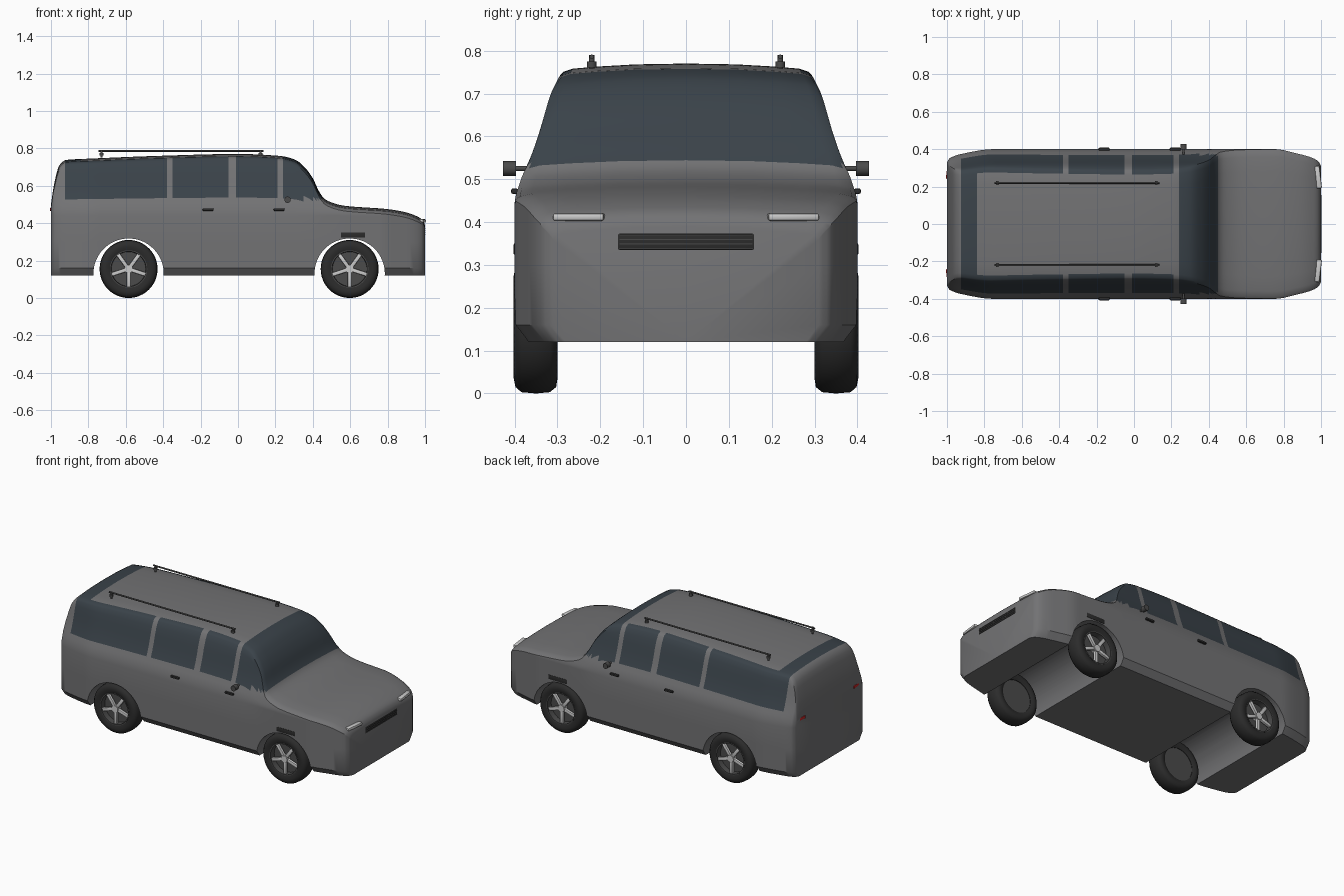
import bpy, bmesh, math
from mathutils import Matrix

if "Cube" in bpy.data.objects:
    bpy.data.objects.remove(bpy.data.objects["Cube"])


def material(name, *rgb):
    m = bpy.data.materials.new(name)
    m.diffuse_color = (*rgb, 1)
    m.use_nodes = True
    m.node_tree.nodes["Principled BSDF"].inputs["Base Color"].default_value = m.diffuse_color
    return m


PAINT = material("grey_paint", .17, .17, .175)
GLASS = material("tinted_glass", .042, .055, .067)
RUBBER = material("dark_rubber", .025, .025, .025)
TRIM = material("dark_trim", .07, .07, .07)
SILVER = material("silver", .55, .55, .57)
LAMP = material("lamp_white", .85, .85, .88)
RED = material("lamp_red", .55, .02, .02)


def finish(name, bm, mats, angle=35):
    bmesh.ops.recalc_face_normals(bm, faces=bm.faces)
    me = bpy.data.meshes.new(name)
    bm.to_mesh(me)
    bm.free()
    ob = bpy.data.objects.new(name, me)
    bpy.context.collection.objects.link(ob)
    for m in mats:
        me.materials.append(m)
    smooth(ob, angle)
    return ob


def smooth(ob, angle=35):
    bpy.ops.object.select_all(action='DESELECT')
    ob.select_set(True)
    bpy.context.view_layer.objects.active = ob
    bpy.ops.object.shade_smooth_by_angle(angle=math.radians(angle))


def box(name, loc, size, mat, turn=0, bevel=.004):
    bm = bmesh.new()
    m = Matrix.Translation(loc) @ Matrix.Rotation(turn, 4, 'Z') @ Matrix.Diagonal((*size, 1))
    bmesh.ops.create_cube(bm, size=1, matrix=m)
    bmesh.ops.bevel(bm, geom=bm.edges[:], offset=bevel, segments=2, profile=.5, affect='EDGES')
    return finish(name, bm, [mat])


def rod(name, loc, r, length, axis, mat, n=16):
    bm = bmesh.new()
    rot = {'X': Matrix.Rotation(math.pi / 2, 4, 'Y'), 'Y': Matrix.Rotation(math.pi / 2, 4, 'X'),
           'Z': Matrix.Identity(4)}[axis]
    bmesh.ops.create_cone(bm, cap_ends=True, segments=n, radius1=r, radius2=r, depth=length,
                          matrix=Matrix.Translation(loc) @ rot)
    return finish(name, bm, [mat])


def lathe(name, profile, x, z, mat, n=48):
    """Closed (radius, y) profile turned about the wheel axis."""
    bm = bmesh.new()
    rings = [[bm.verts.new((x + r * math.cos(a), y, z + r * math.sin(a))) for r, y in profile]
             for a in (2 * math.pi * i / n for i in range(n))]
    k = len(profile)
    for i in range(n):
        a, b = rings[i], rings[(i + 1) % n]
        for j in range(k):
            bm.faces.new((a[j], a[(j + 1) % k], b[(j + 1) % k], b[j]))
    return finish(name, bm, [mat], 50)


def curve(knots):
    """Monotone cubic through the knots."""
    s = [(b[1] - a[1]) / (b[0] - a[0]) for a, b in zip(knots, knots[1:])]
    t = [s[0]] + [2 * p * q / (p + q) if p * q > 0 else 0 for p, q in zip(s, s[1:])] + [s[-1]]

    def f(x):
        i = 0
        while i < len(knots) - 2 and x > knots[i + 1][0]:
            i += 1
        (x0, y0), (x1, y1) = knots[i], knots[i + 1]
        h = x1 - x0
        u = min(max((x - x0) / h, 0), 1)
        return (y0 * (1 + 2 * u) * (1 - u) ** 2 + h * t[i] * u * (1 - u) ** 2
                + y1 * u * u * (3 - 2 * u) + h * t[i + 1] * u * u * (u - 1))
    return f


# Body: centre-line height, plan half width and side lean
top = curve([(-1, .5), (-.985, .6), (-.955, .71), (-.92, .738), (-.77, .746), (-.42, .76), (0, .77),
             (.22, .76), (.305, .74), (.36, .695), (.4, .64), (.435, .567), (.47, .524), (.57, .493),
             (.79, .476), (.89, .46), (.97, .43), (.99, .412), (1, .39)])
plan = curve([(-1, .33), (-.985, .352), (-.92, .375), (-.75, .4), (.75, .4), (.88, .375),
              (.95, .355), (.985, .335), (1, .31)])
lean = curve([(.3, .4), (.44, .4), (.5, .385), (.54, .367), (.6, .345), (.7, .315), (.745, .293), (.78, .28)])


def section(x):
    zt, w = top(x), plan(x)
    ze = zt - .028
    zb = min(.44, ze - .03)
    pts = [(0, .12), (w - .03, .12), (w, .16), (w, .3)]
    for f in (0, .12, .22, .32, .45, .6, .75, .9, 1):
        z = zb + f * (ze - zb)
        pts.append((w * lean(z) / .4, z))
    ye = pts[-1][0]
    pts += [(.97 * ye, zt - .019), (.9 * ye, zt - .012), (.7 * ye, zt - .007), (.4 * ye, zt - .002), (0, zt)]
    return pts


def is_glass(c):
    if .24 < c.x < .45:
        return c.z > .53                                   # windscreen
    if -.925 < c.x < -.84 and c.z > .54:
        return True                                        # rear roof glass
    panes = ((-.91, -.38), (-.35, -.05), (-.01, .21))
    return c.z > .53 and abs(c.y) > .25 and any(a < c.x < b for a, b in panes)


xs = {round(-1 + .02 * i, 3) for i in range(101)}
xs |= {-.995, -.99, -.985, -.97, -.95, -.925, -.91, -.35, -.05, -.01, .21, .35, .37, .39, .41, .43, .45,
       .97, .985, .99, .995}
bm = bmesh.new()
rings = []
for x in sorted(xs):
    p = section(x)
    rings.append([bm.verts.new((x, y, z)) for y, z in p + [(-y, z) for y, z in p[-2:0:-1]]])
n = len(rings[0])
for a, b in zip(rings, rings[1:]):
    for j in range(n):
        f = bm.faces.new((a[j], a[(j + 1) % n], b[(j + 1) % n], b[j]))
        f.material_index = int(is_glass(f.calc_center_median()))
bm.faces.new(rings[0])
bm.faces.new(rings[-1])
body = finish("car_body", bm, [PAINT, GLASS])

# Wheel arches cut through the body
WHEELS = (-.585, .597)
for x in WHEELS:
    cutter = rod("arch_cutter", (x, 0, .13), .188, 1.2, 'Y', PAINT, 64)
    cutter.hide_render = True
    mod = body.modifiers.new("arch", 'BOOLEAN')
    mod.operation, mod.solver, mod.object = 'DIFFERENCE', 'EXACT', cutter
    bpy.context.view_layer.objects.active = body
    bpy.ops.object.modifier_apply(modifier=mod.name)
    bpy.data.objects.remove(cutter)
smooth(body)

# Wheels
for x in WHEELS:
    for s in (1, -1):
        z = .155
        lathe("tyre", [(r, s * y) for r, y in ((.1, .31), (.12, .3), (.14, .303), (.152, .318), (.155, .35),
              (.152, .384), (.14, .398), (.12, .402), (.1, .395))], x, z, RUBBER)
        rod("wheel_back", (x, s * .335, z), .101, .045, 'Y', TRIM, 48)
        lathe("rim_lip", [(r, s * y) for r, y in ((.1, .36), (.1, .396), (.094, .396), (.092, .36))],
              x, z, TRIM)
        rod("hub", (x, s * .378, z), .022, .034, 'Y', SILVER, 24)
        bm = bmesh.new()
        for i in range(5):
            m = (Matrix.Translation((x, s * .38, z)) @ Matrix.Rotation(math.radians(90 + 72 * i), 4, 'Y')
                 @ Matrix.Translation((.053, 0, 0)) @ Matrix.Diagonal((.088, .018, .021, 1)))
            bmesh.ops.create_cube(bm, size=1, matrix=m)
        bmesh.ops.bevel(bm, geom=bm.edges[:], offset=.004, segments=2, profile=.5, affect='EDGES')
        finish("spokes", bm, [SILVER])

# Parts on both sides
for s in (1, -1):
    rod("roof_rail", (-.305, s * .22, .786), .005, .88, 'X', TRIM)
    for x in (-.73, .12):
        rod("rail_post", (x, s * .22, .77), .006, .04, 'Z', TRIM)
        rod("rail_foot", (x, s * .22, .768), .011, .014, 'Z', TRIM)
    rod("mirror_arm", (.265, s * .385, .525), .006, .07, 'Y', TRIM)
    rod("mirror_shell", (.265, s * .412, .525), .017, .03, 'Y', TRIM, 24)
    for x in (-.16, .22):
        box("door_handle", (x, s * .4, .472), (.058, .016, .013), RUBBER)
    box("fender_vent", (.615, s * .397, .337), (.13, .01, .028), RUBBER, 0, .003)
    box("headlight", (.983, s * .25, .412), (.03, .12, .018), LAMP, s * .12, .006)
    box("tail_light", (-.988, s * .285, .474), (.026, .09, .018), RED, -s * .12)

# Front grille with slats
box("grille", (.993, 0, .354), (.016, .32, .042), RUBBER)
for i in range(4):
    box("grille_slat", (.997, 0, .338 + .0107 * i), (.012, .31, .003), TRIM, 0, .001)
